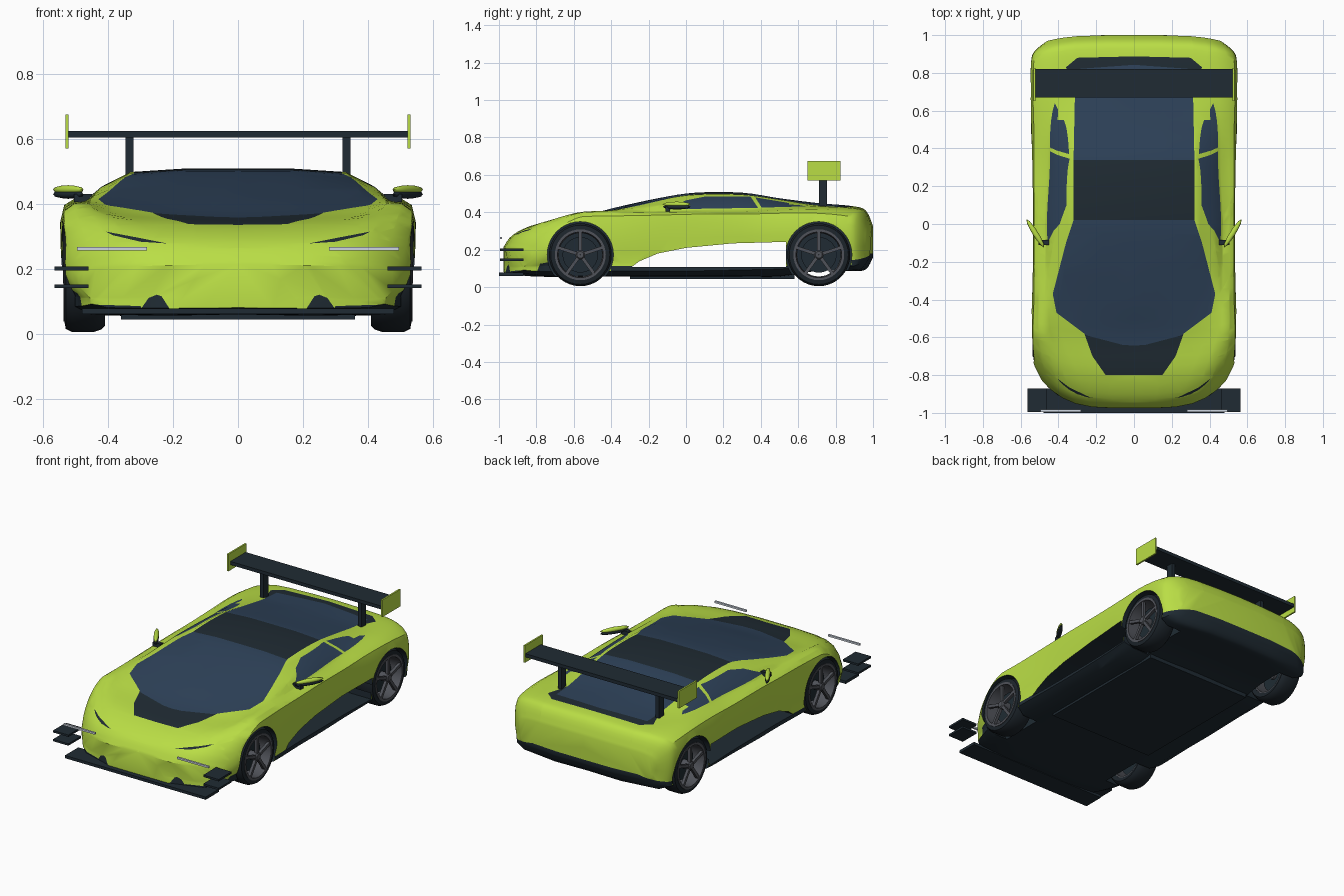
import bpy, bmesh, math
from mathutils import Vector, Matrix

cube = bpy.data.objects.get("Cube")
if cube:
    bpy.data.objects.remove(cube, do_unlink=True)

def material(name, *rgb):
    m = bpy.data.materials.new(name)
    m.use_nodes = True
    m.diffuse_color = (*rgb, 1)
    node = next(n for n in m.node_tree.nodes if n.type == 'BSDF_PRINCIPLED')
    node.inputs["Base Color"].default_value = (*rgb, 1)
    return m

MATS = [material("lime_paint", 0.49, 0.73, 0.06), material("dark_trim", 0.014, 0.024, 0.033),
        material("blue_glass", 0.027, 0.054, 0.10), material("tyre_rubber", 0.012, 0.018, 0.024),
        material("rim_grey", 0.08, 0.085, 0.10), material("light_bar_silver", 0.62, 0.68, 0.76)]
PAINT, DARK, GLASS, RUBBER, RIM, SILVER = ALL = range(len(MATS))

def smooth(ob, angle):
    bpy.ops.object.select_all(action='DESELECT')
    ob.select_set(True)
    bpy.context.view_layer.objects.active = ob
    bpy.ops.object.shade_smooth_by_angle(angle=math.radians(angle))

def finish(name, bm, mats, mirror=False):
    """Turn a bmesh into an object, mirrored over x when asked."""
    bmesh.ops.recalc_face_normals(bm, faces=bm.faces[:])
    mesh = bpy.data.meshes.new(name)
    bm.to_mesh(mesh)
    for i in mats:
        mesh.materials.append(MATS[i])
    ob = bpy.data.objects.new(name, mesh)
    bpy.context.collection.objects.link(ob)
    smooth(ob, 35)
    if mirror:
        ob.modifiers.new("mirror", 'MIRROR')
        bpy.ops.object.modifier_apply(modifier="mirror")
    return ob

def add_box(bm, lo, hi, turn=Matrix()):
    lo, hi = Vector(lo), Vector(hi)
    place = Matrix.Translation((lo + hi) / 2) @ Matrix.Diagonal((*(hi - lo), 1))
    bmesh.ops.create_cube(bm, size=1, matrix=turn @ place)

def box(name, mat, lo, hi, mirror=False):
    bm = bmesh.new()
    add_box(bm, lo, hi)
    finish(name, bm, [mat], mirror)

def add_lathe(bm, profile, y, z, segments=36):
    """Closed ring of (radius, x) points turned about an axle along x."""
    angles = [math.tau * k / segments for k in range(segments)]
    rings = [[bm.verts.new((x, y + r * math.cos(a), z + r * math.sin(a))) for r, x in profile]
             for a in angles]
    for a, b in zip(rings, rings[1:] + rings[:1]):
        for i in range(len(profile)):
            bm.faces.new((a[i - 1], a[i], b[i], b[i - 1]))

def spline(pts, sub):
    """Smooth curve through the points, sub steps for each span."""
    out, last = [], len(pts) - 1
    for i in range(last):
        a, b, c, d = (pts[min(max(i + k, 0), last)] for k in (-1, 0, 1, 2))
        for t in (s / sub for s in range(sub)):
            out.append(b + (c - a) * (t / 2) + (a * 2 - b * 5 + c * 4 - d) * (t * t / 2)
                       + (b * 3 - a - c * 3 + d) * (t ** 3 / 2))
    return out + [pts[-1]]

def paint(bm, mat, axis, sign, *outline):
    """Cut a convex outline into faces looking along an axis and colour its inside."""
    bm.normal_update()
    view = Vector([k == axis for k in range(3)])
    pts = [Vector([*p[:axis], 0, *p[axis:]]) for p in outline]
    centre = sum(pts, Vector()) / len(pts)
    faces = [f for f in bm.faces if f.normal[axis] * sign > 0.2]
    for p, q in zip(pts, pts[1:] + pts[:1]):
        no = (q - p).cross(view).normalized()
        no *= math.copysign(1, (centre - p).dot(no))
        geom = set(faces).union(*(f.edges for f in faces), *(f.verts for f in faces))
        res = bmesh.ops.bisect_plane(bm, geom=list(geom), dist=1e-5, plane_co=p, plane_no=no)
        faces = [g for g in res["geom"] if isinstance(g, bmesh.types.BMFace)
                 and (g.calc_center_median() - p).dot(no) > 0]
    for f in faces:
        f.material_index = mat

# Body feature lines, nose to tail: half widths and heights at each station
stations = [-.975, -.925, -.8, -.6, -.4, -.15, .05, .3, .5, .7, .9, .965, 1]
bottom_z = [.08, .07, .06, .06, .06, .06, .06, .06, .06, .09, .09, .10, .16]
bottom_x = [.40, .43, .45, .46, .48, .48, .48, .48, .48, .48, .47, .45, .40]
low_x = [.455, .48, .51, .53, .53, .52, .52, .52, .53, .535, .53, .51, .44]
low_z = [.11, .11, .12, .13, .13, .13, .13, .14, .15, .15, .15, .16, .20]
mid_x = [.49, .53, .546, .547, .54, .53, .53, .535, .545, .547, .545, .525, .46]
mid_z = [.16, .18, .21, .24, .25, .25, .26, .27, .28, .28, .28, .27, .25]
shoulder_x = [.475, .51, .53, .536, .53, .53, .53, .53, .53, .535, .53, .505, .45]
shoulder_z = [.19, .25, .32, .372, .38, .385, .39, .39, .395, .395, .38, .355, .29]
belt_x = [.38, .40, .43, .46, .47, .47, .47, .46, .46, .45, .44, .43, .40]
belt_z = [.205, .278, .348, .397, .408, .405, .41, .41, .42, .425, .415, .39, .31]
rail_x = [.22, .25, .30, .38, .39, .36, .335, .33, .32, .32, .32, .31, .30]
rail_z = [.21, .28, .34, .372, .41, .465, .494, .494, .468, .437, .425, .40, .32]
top_z = [.215, .28, .335, .365, .42, .475, .505, .505, .475, .45, .432, .405, .325]
centre_x = [0] * len(stations)
lines = [(centre_x, bottom_z), (bottom_x, bottom_z), (low_x, low_z), (mid_x, mid_z),
         (shoulder_x, shoulder_z), (belt_x, belt_z), (rail_x, rail_z), (centre_x, top_z)]

def rounded(p):
    """Sweep the nose and tail corners back in plan."""
    nose = min(max((-.55 - p.y) / .42, 0), 1)
    tail = min(max((p.y - .7) / .29, 0), 1)
    return Vector((p.x, p.y + p.x ** 4 * (2.6 * nose - .7 * tail), p.z))

# Half body shell
bm = bmesh.new()
curves = [spline([Vector(p) for p in zip(xs, stations, zs)], 4) for xs, zs in lines]
grid = [[bm.verts.new(rounded(p)) for p in spline(list(section), 2)] for section in zip(*curves)]
n = len(grid[0])
for a, b in zip(grid, grid[1:]):
    for i in range(n - 1):
        bm.faces.new((a[i], a[i + 1], b[i + 1], b[i]))
for r in (grid[0], grid[-1]):
    for i in range(n // 2):
        bm.faces.new(list(dict.fromkeys((r[i], r[i + 1], r[n - 2 - i], r[n - 1 - i]))))
bmesh.ops.recalc_face_normals(bm, faces=bm.faces[:])
for f in bm.faces:
    f.material_index = DARK if f.normal.z < -.6 else PAINT
# Hood trim, rear trim, roof, windscreen and rear glass, outlined from above
paint(bm, DARK, 2, 1, (-.1, -.8), (.15, -.8), (.22, -.7), (.27, -.56), (-.1, -.56))
paint(bm, DARK, 2, 1, (-.1, .7), (.31, .7), (.36, .83), (.3, .88), (-.1, .89))
paint(bm, DARK, 2, 1, (-.1, 0), (.32, 0), (.32, .35), (-.1, .35))
paint(bm, GLASS, 2, 1, (-.1, -.65), (.06, -.64), (.25, -.59), (.41, -.47), (.43, -.37),
      (.36, -.1), (.32, .02), (-.1, .02))
paint(bm, GLASS, 2, 1, (-.1, .34), (.32, .34), (.31, .82), (-.1, .85))
# Side windows, sill and dark lower corners, outlined from the side
paint(bm, GLASS, 0, 1, (-.1, .416), (.385, .424), (.345, .484), (.1, .484), (0, .464))
paint(bm, GLASS, 0, 1, (.405, .425), (.64, .432), (.52, .455), (.37, .48))
paint(bm, DARK, 0, 1, (-.4, 0), (.56, 0), (.56, .112), (-.4, .112))
paint(bm, DARK, 0, 1, (-.83, 0), (-.7, 0), (-.7, .14), (-.78, .125))
paint(bm, DARK, 0, 1, (.84, 0), (1, 0), (1, .13), (.84, .115))
# Headlight slits and lower intakes, outlined from the front
paint(bm, DARK, 1, -1, (.21, .277), (.3, .283), (.385, .303), (.41, .316), (.3, .294))
paint(bm, DARK, 1, -1, (.2, .06), (.31, .06), (.275, .11), (.25, .12), (.235, .115))
paint(bm, DARK, 1, -1, (.28, .05), (.5, .05), (.46, .09), (.3, .085))
# Rear diffuser band
paint(bm, DARK, 1, 1, (-.1, 0), (.6, 0), (.6, .13), (.36, .18), (-.1, .18))
body = finish("body", bm, ALL, mirror=True)

# Cutters for the wheel arches and the open flank
AXLES, HUB = {"front": -.565, "rear": .71}, .173
sideways = Matrix.Rotation(math.pi / 2, 4, 'Y')
arches, flank = bmesh.new(), bmesh.new()
for x, y in ((x, y) for x in (-.5, .5) for y in AXLES.values()):
    bmesh.ops.create_cone(arches, cap_ends=True, segments=40, radius1=.177, radius2=.177,
                          depth=.25, matrix=Matrix.Translation((x, y, HUB)) @ sideways)
outline = [(-.29, .108), (-.25, .138), (-.15, .18), (0, .21), (.25, .234), (.535, .242), (.535, .108)]
face = flank.faces.new([flank.verts.new((-.8, y, z)) for y, z in outline])
moved = bmesh.ops.extrude_face_region(flank, geom=[face])["geom"]
bmesh.ops.translate(flank, vec=(1.6, 0, 0),
                    verts=[g for g in moved if isinstance(g, bmesh.types.BMVert)])
for name, cutter_bm in (("arch_cutter", arches), ("flank_cutter", flank)):
    for f in cutter_bm.faces:
        f.material_index = DARK
    cutter = finish(name, cutter_bm, ALL)
    mod = body.modifiers.new(name, 'BOOLEAN')
    mod.operation, mod.solver, mod.object = 'DIFFERENCE', 'EXACT', cutter
    bpy.context.view_layer.objects.active = body
    bpy.ops.object.modifier_apply(modifier=name)
    bpy.data.objects.remove(cutter, do_unlink=True)
smooth(body, 50)

# Wheels
for end, y in AXLES.items():
    tyre, rim, disc = bmesh.new(), bmesh.new(), bmesh.new()
    add_lathe(tyre, [(.125, .418), (.15, .41), (.16, .42), (.168, .445), (.168, .51),
                     (.158, .53), (.136, .534), (.128, .525)], y, HUB)
    add_lathe(rim, [(.136, .537), (.122, .537), (.116, .42), (.13, .42)], y, HUB)
    add_lathe(rim, [(.001, .538), (.018, .538), (.026, .53), (.026, .45), (.001, .45)], y, HUB, 20)
    for k in range(5):
        spin = Matrix.Translation((0, y, HUB)) @ Matrix.Rotation(math.tau * k / 5, 4, 'X')
        add_box(rim, (.515, -.009, .015), (.533, .009, .124), spin)
    add_lathe(disc, [(.001, .48), (.095, .48), (.095, .465), (.001, .465)], y, HUB)
    for part, mesh, mat in (("tyre", tyre, RUBBER), ("rim", rim, RIM), ("brake_disc", disc, DARK)):
        finish(end + "_" + part, mesh, [mat], mirror=True)

# Floor, front aero, rear wing
box("floor_panel", DARK, (-.36, -.3, .044), (.36, .58, .075))
box("front_splitter", DARK, (-.48, -1, .06), (.48, -.87, .077))
box("upper_canard", DARK, (.46, -.995, .194), (.565, -.87, .206), mirror=True)
box("lower_canard", DARK, (.46, -.995, .14), (.565, -.87, .152), mirror=True)
box("light_bar", SILVER, (.28, -.995, .256), (.495, -.983, .267), mirror=True)
box("wing_blade", DARK, (-.525, .67, .603), (.525, .82, .624))
box("wing_endplate", PAINT, (.521, .65, .57), (.531, .825, .675), mirror=True)
box("wing_post", DARK, (.322, .71, .42), (.346, .755, .606), mirror=True)
# Door mirrors
for name, mat, z in (("mirror_cap", PAINT, .443), ("mirror_housing", DARK, .429)):
    bm = bmesh.new()
    place = (Matrix.Translation((.522, -.05, z)) @ Matrix.Rotation(math.radians(-32), 4, 'Z')
             @ Matrix.Diagonal((.015, .088, .014, 1)))
    bmesh.ops.create_icosphere(bm, subdivisions=2, radius=1, matrix=place)
    finish(name, bm, [mat], mirror=True)
box("mirror_arm", DARK, (.45, -.11, .405), (.505, -.085, .43), mirror=True)
